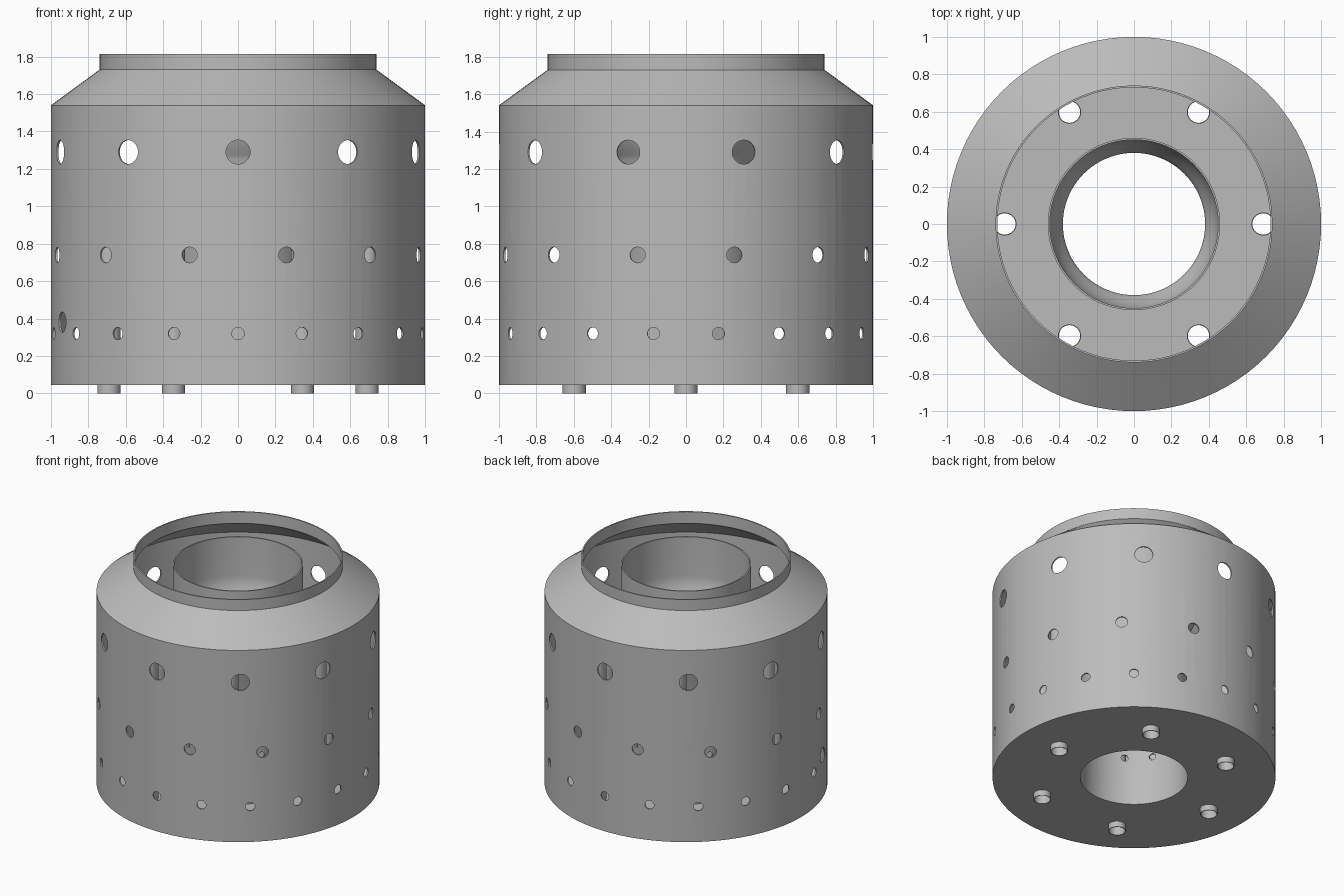
import bpy, bmesh, math
from mathutils import Matrix

old = bpy.data.objects.get("Cube")
if old:
    bpy.data.objects.remove(old, do_unlink=True)

metal = bpy.data.materials.new("grey metal")
metal.use_nodes = True
grey = (0.5, 0.5, 0.5, 1)
metal.diffuse_color = grey
metal.node_tree.nodes["Principled BSDF"].inputs["Base Color"].default_value = grey

WALL = 0.01
BASE = 0.045


def make_object(name, bm):
    bmesh.ops.recalc_face_normals(bm, faces=bm.faces)
    mesh = bpy.data.meshes.new(name)
    bm.to_mesh(mesh)
    bm.free()
    mesh.materials.append(metal)
    obj = bpy.data.objects.new(name, mesh)
    bpy.context.collection.objects.link(obj)
    return obj


def lathe(name, profile, segments=96, offset=(0, 0)):
    """Spin a closed (radius, height) outline around the z axis."""
    bm = bmesh.new()
    rings = []
    for i in range(segments):
        a = math.tau * i / segments
        rings.append([bm.verts.new((offset[0] + r * math.cos(a),
                                    offset[1] + r * math.sin(a), z))
                      for r, z in profile])
    n = len(profile)
    for i in range(segments):
        a, b = rings[i], rings[(i + 1) % segments]
        for j in range(n):
            k = (j + 1) % n
            bm.faces.new((a[j], b[j], b[k], a[k]))
    return make_object(name, bm)


def add_cutter(bm, matrix, radius, depth=0.2):
    bmesh.ops.create_cone(bm, cap_ends=True, segments=32, radius1=radius,
                          radius2=radius, depth=depth, matrix=matrix)


def radial(angle, radius, z):
    return (Matrix.Rotation(math.radians(angle), 4, 'Z')
            @ Matrix.Translation((radius, 0, z))
            @ Matrix.Rotation(math.pi / 2, 4, 'Y'))


def hole_row(bm, count, start, radius, z, size):
    for i in range(count):
        add_cutter(bm, radial(start + 360 * i / count, radius, z), size)


def cut(obj, bm):
    """Cut holes, bake the result and drop the helper."""
    cutter = make_object("hole_cutter", bm)
    cutter.hide_render = True
    mod = obj.modifiers.new("holes", 'BOOLEAN')
    mod.operation = 'DIFFERENCE'
    mod.solver = 'EXACT'
    mod.object = cutter
    graph = bpy.context.evaluated_depsgraph_get()
    baked = bpy.data.meshes.new_from_object(obj.evaluated_get(graph))
    obj.modifiers.clear()
    obj.data = baked
    bpy.data.objects.remove(cutter, do_unlink=True)


# Outer casing: straight wall, sloped shoulder and collar
casing = lathe("outer_casing", [
    (1, BASE), (1, 1.54), (0.74, 1.73), (0.74, 1.815),
    (0.74 - WALL, 1.815), (0.74 - WALL, 1.725), (1 - WALL, 1.535), (1 - WALL, BASE)])
holes = bmesh.new()
hole_row(holes, 10, 270, 1, 1.29, 0.064)
hole_row(holes, 12, 285, 1, 0.74, 0.042)
hole_row(holes, 18, 270, 1, 0.32, 0.033)
add_cutter(holes, radial(200, 1, 0.38), 0.055)   # igniter port
cut(casing, holes)

# Inner tube: wide mouth curving down to a narrower throat
outline = [(0.38, BASE), (0.38, 1.25)]
for i in range(1, 8):
    t = i / 8
    outline.append((0.38 + 0.07 * math.sin(t * math.pi / 2), 1.25 + 0.2 * t))
outline += [(0.45, 1.45), (0.45, 1.75)]
tube = lathe("inner_tube", outline + [(r + WALL, z) for r, z in reversed(outline)])
holes = bmesh.new()
hole_row(holes, 12, 0, 0.385, 0.42, 0.025)
cut(tube, holes)

# Base plate with openings for the pipes
PIPE_RING, PIPE_R, PIPE_COUNT = 0.69, 0.062, 6
plate = lathe("base_plate", [(0.38, BASE), (1, BASE), (1, BASE + WALL), (0.38, BASE + WALL)])
holes = bmesh.new()
spots = []
for i in range(PIPE_COUNT):
    a = math.tau * i / PIPE_COUNT
    spots.append((PIPE_RING * math.cos(a), PIPE_RING * math.sin(a)))
    add_cutter(holes, Matrix.Translation((*spots[-1], BASE)), PIPE_R - 0.003)
cut(plate, holes)

# Upright pipes that poke out below the base
pipes = [lathe(f"pipe_{i + 1}", [(PIPE_R, 0), (PIPE_R, 1.22),
                                 (PIPE_R - 0.005, 1.22), (PIPE_R - 0.005, 0)], 32, spot)
         for i, spot in enumerate(spots)]

# Smooth shading with crisp edges
bpy.ops.object.select_all(action='DESELECT')
for obj in [casing, tube, plate] + pipes:
    obj.select_set(True)
bpy.context.view_layer.objects.active = casing
bpy.ops.object.shade_smooth_by_angle(angle=math.radians(30))
